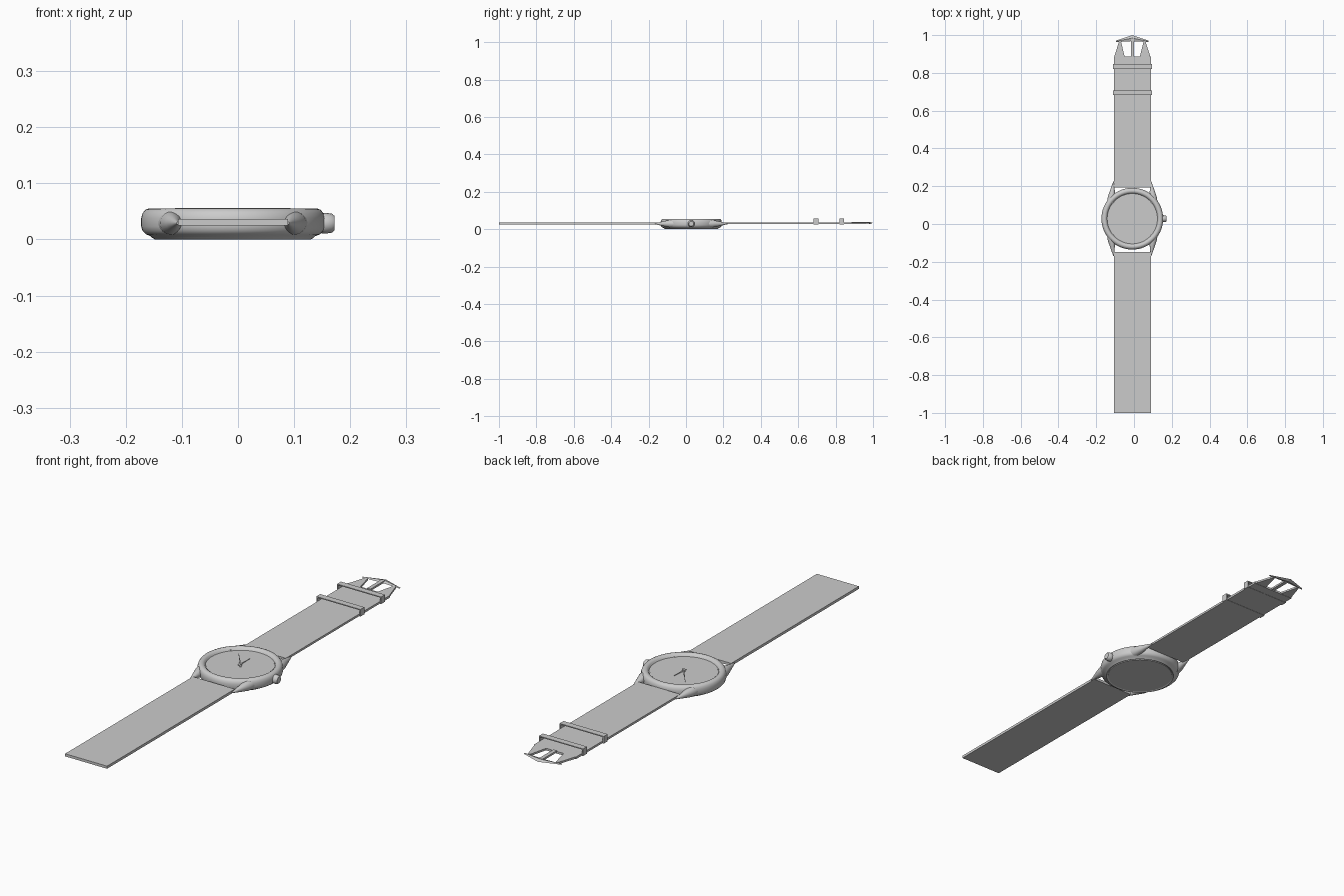
import bpy, bmesh, math
from mathutils import Vector

if "Cube" in bpy.data.objects:
    bpy.data.objects.remove(bpy.data.objects["Cube"])

CX, CY, CZ = -0.009, 0.028, 0.029   # centre of the watch case


def make(name, bm, smooth=None):
    bmesh.ops.recalc_face_normals(bm, faces=bm.faces)
    me = bpy.data.meshes.new(name)
    bm.to_mesh(me)
    bm.free()
    ob = bpy.data.objects.new(name, me)
    bpy.context.collection.objects.link(ob)
    if smooth:
        bpy.ops.object.select_all(action='DESELECT')
        bpy.context.view_layer.objects.active = ob
        ob.select_set(True)
        bpy.ops.object.shade_smooth_by_angle(angle=math.radians(smooth))
    return ob


def lathe(name, profile, n, origin, axis=(0, 0, 1), squash=1.0):
    """Revolve (radius, height) pairs around an axis through origin."""
    bm = bmesh.new()
    q = Vector((0, 0, 1)).rotation_difference(Vector(axis))
    rings = []
    for r, h in profile:
        pts = [(r * math.cos(2 * math.pi * i / n), r * math.sin(2 * math.pi * i / n) * squash, h)
               for i in range(n)]
        rings.append([bm.verts.new(Vector(origin) + q @ Vector(p)) for p in pts])
    for a, b in zip(rings, rings[1:]):
        for i in range(n):
            j = (i + 1) % n
            bm.faces.new((a[i], a[j], b[j], b[i]))
    bm.faces.new(rings[0])
    bm.faces.new(rings[-1])
    return make(name, bm, 35)


def slab(name, outline, z0, z1):
    """Extrude a flat xy outline between two heights."""
    bm = bmesh.new()
    lo = [bm.verts.new((x, y, z0)) for x, y in outline]
    hi = [bm.verts.new((x, y, z1)) for x, y in outline]
    n = len(lo)
    bm.faces.new(lo)
    bm.faces.new(hi)
    for i in range(n):
        j = (i + 1) % n
        bm.faces.new((lo[i], lo[j], hi[j], hi[i]))
    return make(name, bm)


def box(name, x0, x1, y0, y1, z0, z1):
    return slab(name, [(x0, y0), (x1, y0), (x1, y1), (x0, y1)], z0, z1)


# case with rounded band, raised bezel and recessed dial
lathe("case", [(0.128, 0.004), (0.133, 0.004), (0.139, 0.0), (0.144, 0.003), (0.147, 0.006),
               (0.155, 0.009), (0.161, 0.015), (0.1635, 0.023), (0.1635, 0.038), (0.161, 0.047),
               (0.156, 0.053), (0.149, 0.0555), (0.142, 0.0545), (0.137, 0.051),
               (0.133, 0.044)], 64, (CX, CY, 0))
lathe("back_plate", [(0.132, 0.001), (0.132, 0.005)], 64, (CX, CY, 0))

# crown on the right side
lathe("crown", [(0.013, 0.150), (0.018, 0.158), (0.0185, 0.166), (0.017, 0.176), (0.013, 0.181)],
      16, (CX, CY, CZ), (1, 0, 0))

# four tapering lugs
for sx, side in ((-1, "left"), (1, "right")):
    for sy, end in ((-1, "lower"), (1, "upper")):
        base = Vector((CX + sx * 0.113, CY + sy * 0.085, CZ))
        tip = Vector((CX + sx * 0.099, CY + sy * 0.197, CZ))
        d = tip - base
        L = d.length
        lathe(f"lug_{end}_{side}", [(0.021, 0), (0.0205, 0.25 * L), (0.014, 0.52 * L),
                                    (0.007, 0.8 * L), (0.002, L)], 20, base, d.normalized())

# straps
W = 0.098
box("strap_lower", CX - W, CX + W, -1.0, -0.148, 0.025, 0.036)
box("strap_upper", CX - W, CX + W, 0.192, 0.887, 0.027, 0.036)

# strap keepers: hollow loops raised above the strap
for i, y in enumerate((0.695, 0.833)):
    bm = bmesh.new()
    cols = []
    for w, zl, zh in ((0.103, 0.026, 0.056), (0.098, 0.028, 0.052)):
        for yy in (y - 0.013, y + 0.013):
            cols.append([bm.verts.new((CX + sx * w, yy, z))
                         for sx, z in ((-1, zl), (1, zl), (1, zh), (-1, zh))])
    for a, b in ((0, 1), (2, 3), (0, 2), (1, 3)):
        for k in range(4):
            m = (k + 1) % 4
            bm.faces.new((cols[a][k], cols[a][m], cols[b][m], cols[b][k]))
    make(f"strap_keeper_{i + 1}", bm)

# buckle: tapered legs, pointed end bar and centre pin
for s, side in ((-1, "left"), (1, "right")):
    slab(f"buckle_leg_{side}", [(CX + s * 0.096, 0.885), (CX + s * 0.040, 0.885),
                                (CX + s * 0.060, 0.966), (CX + s * 0.070, 0.966)], 0.028, 0.036)
bm = bmesh.new()
rings = []
for x, y0, y1, h in ((-0.087, 0.963, 0.971, 0.002), (0, 0.968, 1.0, 0.005), (0.087, 0.963, 0.971, 0.002)):
    ym = (y0 + y1) / 2
    rings.append([bm.verts.new((CX + x, yy, 0.033 + z))
                  for yy, z in ((y0, 0), (ym, h), (y1, 0), (ym, -h))])
for a, b in zip(rings, rings[1:]):
    for k in range(4):
        m = (k + 1) % 4
        bm.faces.new((a[k], a[m], b[m], b[k]))
bm.faces.new(rings[0])
bm.faces.new(rings[-1])
make("buckle_bar", bm)
box("buckle_pin", CX - 0.008, CX + 0.008, 0.885, 0.982, 0.031, 0.039)


# hands: slim kites with short tails
def hand(name, dx, dy, w, z):
    d = Vector((dx, dy))
    n = Vector((-dy, dx)).normalized() * w
    c = Vector((CX, CY))
    slab(name, [c - d * 0.2 - n, c + d, c - d * 0.2 + n], z, z + 0.0015)


hand("minute_hand", -0.066, 0.083, 0.004, 0.0455)
hand("hour_hand", 0.002, 0.062, 0.0045, 0.047)
lathe("hand_hub", [(0.007, 0.043), (0.007, 0.0495)], 8, (CX, CY, 0))
